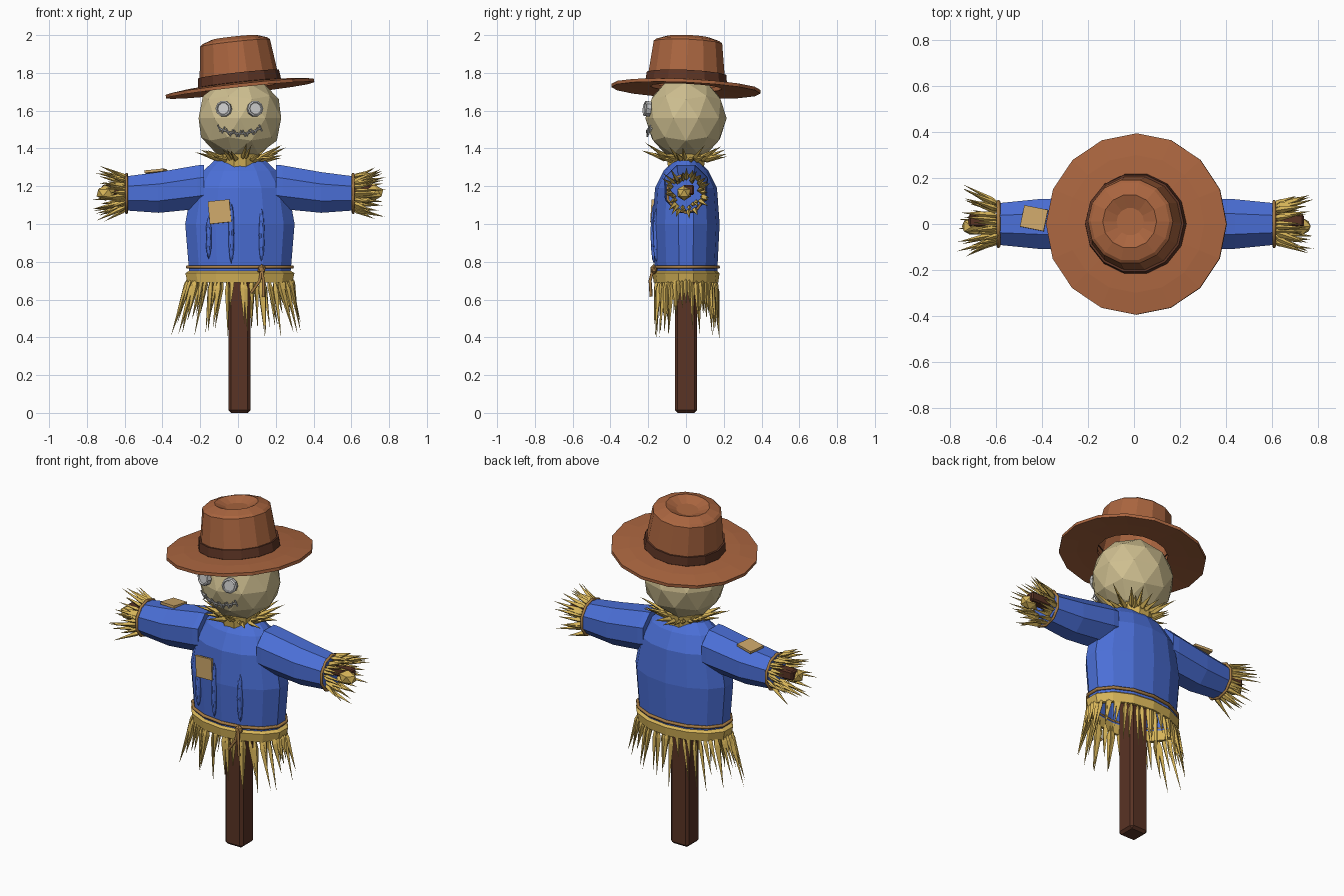
import bpy, bmesh, math, random
from mathutils import Vector, Matrix, Euler

if "Cube" in bpy.data.objects:
    bpy.data.objects.remove(bpy.data.objects["Cube"])

random.seed(7)
CX = 0.01
TAU = math.tau


def material(name, rgb):
    m = bpy.data.materials.new(name)
    m.diffuse_color = (*rgb, 1)
    m.use_nodes = True
    m.node_tree.nodes["Principled BSDF"].inputs["Base Color"].default_value = m.diffuse_color
    return m


BLUE = material("blue_cloth", (0.07, 0.16, 0.68))
STRAW = material("straw", (0.68, 0.46, 0.10))
SACK = material("sackcloth", (0.62, 0.52, 0.28))
HAT = material("hat_felt", (0.40, 0.13, 0.05))
BAND = material("hat_band", (0.11, 0.035, 0.018))
WOOD = material("wood", (0.10, 0.033, 0.018))
PATCH = material("patch", (0.60, 0.38, 0.14))
ROPE = material("rope", (0.38, 0.20, 0.06))


def finish(name, bm, mat=None):
    bmesh.ops.recalc_face_normals(bm, faces=bm.faces)
    me = bpy.data.meshes.new(name)
    bm.to_mesh(me)
    bm.free()
    ob = bpy.data.objects.new(name, me)
    bpy.context.collection.objects.link(ob)
    if mat:
        me.materials.append(mat)
    return ob


def loft(name, rings, mat, cap_start=False, cap_end=False, loop=False):
    """Skin equal-length rings of points."""
    bm = bmesh.new()
    vs = [[bm.verts.new(p) for p in r] for r in rings]
    n = len(vs[0])
    for a, b in zip(vs, vs[1:] + (vs[:1] if loop else [])):
        for i in range(n):
            j = (i + 1) % n
            bm.faces.new((a[i], a[j], b[j], b[i]))
    if cap_start:
        bm.faces.new(vs[0])
    if cap_end:
        bm.faces.new(vs[-1])
    return finish(name, bm, mat)


def oval(rx, ry, z, n, cx=0.0, turn=0.0):
    return [(cx + rx * math.cos(TAU * (i + turn) / n), ry * math.sin(TAU * (i + turn) / n), z)
            for i in range(n)]


def side_oval(x, r, zc, n):
    return [(x, r * math.cos(TAU * (i + .5) / n) * 1.06, zc + r * math.sin(TAU * (i + .5) / n) * 1.06)
            for i in range(n)]


def spike(bm, base, direction, length, r):
    """One straw: a four-sided sliver, widest near its root."""
    q = Vector(direction).to_track_quat('Z', 'Y')
    base = Vector(base)
    mid = [bm.verts.new(base + q @ Vector((r * math.cos(TAU * k / 4), r * math.sin(TAU * k / 4), length * .25)))
           for k in range(4)]
    root = bm.verts.new(base)
    tip = bm.verts.new(base + q @ Vector((0, 0, length)))
    for k in range(4):
        bm.faces.new((root, mid[(k + 1) % 4], mid[k]))
        bm.faces.new((tip, mid[k], mid[(k + 1) % 4]))


def tube(name, pts, r, mat=None, cyclic=False):
    cu = bpy.data.curves.new(name, 'CURVE')
    cu.dimensions = '3D'
    cu.bevel_depth = r
    cu.bevel_resolution = 1
    cu.use_fill_caps = True
    s = cu.splines.new('POLY')
    s.points.add(len(pts) - 1)
    for p, c in zip(s.points, pts):
        p.co = (*c, 1)
    s.use_cyclic_u = cyclic
    ob = bpy.data.objects.new(name, cu)
    bpy.context.collection.objects.link(ob)
    if mat:
        cu.materials.append(mat)
    return ob


def ico(name, loc, scale, mat, sub=1):
    bm = bmesh.new()
    bmesh.ops.create_icosphere(bm, subdivisions=sub, radius=1,
                               matrix=Matrix.LocRotScale(Vector(loc), None, Vector(scale)))
    return finish(name, bm, mat)


def box(name, loc, size, rot, mat, bevel=0.0):
    bm = bmesh.new()
    bmesh.ops.create_cube(bm, size=1, matrix=Matrix.LocRotScale(Vector(loc), Euler(rot), Vector(size)))
    if bevel:
        bmesh.ops.bevel(bm, geom=bm.edges[:], offset=bevel, segments=1, affect='EDGES')
    return finish(name, bm, mat)


# Wooden frame
box("post", (CX - .003, 0, .66), (.116, .116, 1.32), (0, 0, 0), WOOD, .014)
box("crossbar", (CX, .015, 1.18), (1.46, .055, .055), (0, 0, 0), WOOD, .008)

# Shirt body, open below
loft("shirt_body", [oval(a, b, z, 14, CX, .5) for a, b, z in
     [(.275, .165, .74), (.297, .178, 1.0), (.262, .164, 1.19), (.20, .12, 1.28), (.14, .07, 1.335)]],
     BLUE, cap_end=True)
for i, (x, y, z, h) in enumerate([(-.155, -.146, .93, .115), (-.035, -.17, .95, .16), (.125, -.158, .94, .14)]):
    ico(f"shirt_fold_{i}", (x, y, z), (.016, .018, h), BLUE, 2)

# Straw belt, rope and knot
loft("straw_belt", [oval(a, a * .6, z, 14, CX, .5) for a, z in
     [(.27, .755), (.296, .74), (.285, .69), (.26, .69)]], STRAW, loop=True)
tube("waist_rope", oval(.285, .172, .772, 14, CX, .5), .009, ROPE, True)
ico("rope_knot", (.125, -.17, .76), (.024, .02, .028), ROPE)
for i, end in enumerate([(.07, -.185, .635), (.135, -.185, .615)]):
    tube(f"rope_end_{i}", [(.125, -.175, .76), (.115 + .02 * i, -.19, .70), end], .008, ROPE)

# Straw skirt
bm = bmesh.new()
for i in range(52):
    a = TAU * (i + random.uniform(-.3, .3)) / 52
    c, s = math.cos(a), math.sin(a)
    spike(bm, (CX + .268 * c, .153 * s, .73),
          (.27 * c + random.uniform(-.08, .08), .06 * s + random.uniform(-.04, .04), -1),
          random.uniform(.15, .34), random.uniform(.012, .019))
finish("straw_skirt", bm, STRAW)

# Arms, cuffs and straw hands
for side, word in ((1, "left"), (-1, "right")):
    loft(f"{word}_sleeve", [side_oval(CX + side * x, r, z, 8) for x, r, z in
         [(.19, .116, 1.2), (.225, .118, 1.195), (.43, .11, 1.167), (.605, .092, 1.162)]],
         BLUE, cap_start=True, cap_end=True)
    tube(f"{word}_cuff_rope", side_oval(CX + side * .6, .096, 1.162, 10), .008, ROPE, True)
    ico(f"{word}_hand", (CX + side * .71, -.01, 1.165), (.055, .042, .042), STRAW)
    bm = bmesh.new()
    for i in range(38):
        a = TAU * (i + random.uniform(-.4, .4)) / 38
        r = random.uniform(.055, .09)
        c, s = math.cos(a), math.sin(a)
        k = random.uniform(.1, .6)
        spike(bm, (CX + side * .59, r * c, 1.165 + r * s), (side, k * c, k * s),
              random.uniform(.11, .20), random.uniform(.010, .016))
    finish(f"{word}_hand_straw", bm, STRAW)

# Neck and straw collar
loft("neck", [oval(r, r, z, 10, CX) for r, z in [(.10, 1.30), (.11, 1.37)]], STRAW, True, True)
bm = bmesh.new()
for i in range(30):
    a = TAU * (i + random.uniform(-.4, .4)) / 30
    c, s = math.cos(a), math.sin(a)
    spike(bm, (CX + .09 * c, .075 * s, 1.335), (c, .9 * s, random.uniform(.1, .6)),
          random.uniform(.10, .18), random.uniform(.012, .018))
finish("straw_collar", bm, STRAW)

# Head
HC, HR = Vector((CX, 0, 1.56)), Vector((.23, .215, .225))
ico("head", HC, HR, SACK, 2)


def face_y(x, z):
    d = 1 - ((x - HC.x) / HR.x) ** 2 - ((z - HC.z) / HR.z) ** 2
    return -HR.y * math.sqrt(max(d, 0))


# Button eyes
for x, word in ((-.075, "right"), (.09, "left")):
    q = Euler((math.pi / 2 - .12, 0, (x - CX) * 3)).to_quaternion()
    rows = [(.042, -.012), (.042, .014), (.034, .018), (.03, .011)]
    at = Vector((x, face_y(x, 1.61) - .008, 1.61))
    loft(f"{word}_button_eye", [[at + q @ Vector(p) for p in oval(r, r, h, 10)] for r, h in rows],
         None, True, True)

# Stitched mouth
mouth = []
for i in range(11):
    x = CX - .11 + .022 * i
    z = 1.478 + 2.4 * (x - CX) ** 2
    mouth.append(Vector((x, face_y(x, z) - .001, z)))
tube("mouth", mouth, .005)
for i, p in enumerate(mouth):
    lean = .008 if i % 2 else -.008
    tube(f"mouth_stitch_{i}", [p + Vector((-lean, -.003, -.017)), p + Vector((lean, -.007, .017))], .004)

# Tilted hat
tilt = Matrix.LocRotScale(Vector((CX, 0, 1.722)), Euler((math.radians(-2.5), math.radians(-6.2), 0)), None)


def hat_part(name, profile, n, mat, **kw):
    loft(name, [oval(r, r, z, n) for r, z in profile], mat, **kw).matrix_world = tilt


hat_part("hat_brim", [(.19, .022), (.30, .016), (.395, .004), (.395, -.014), (.30, -.006), (.19, 0)],
         16, HAT, loop=True)
hat_part("hat_crown", [(.208, .005), (.208, .06), (.186, .238), (.172, .25), (.118, .268), (.06, .243)],
         14, HAT, cap_end=True)
hat_part("hat_band", [(.213, .01), (.222, .022), (.216, .072), (.2, .072)], 14, BAND)

# Patches
box("shirt_patch", (-.097, -.172, 1.065), (.115, .014, .12), (-.05, -.1, -.12), PATCH)
box("sleeve_patch", (-.435, .025, 1.279), (.105, .095, .014), (-.06, -.1, -.2), PATCH)
